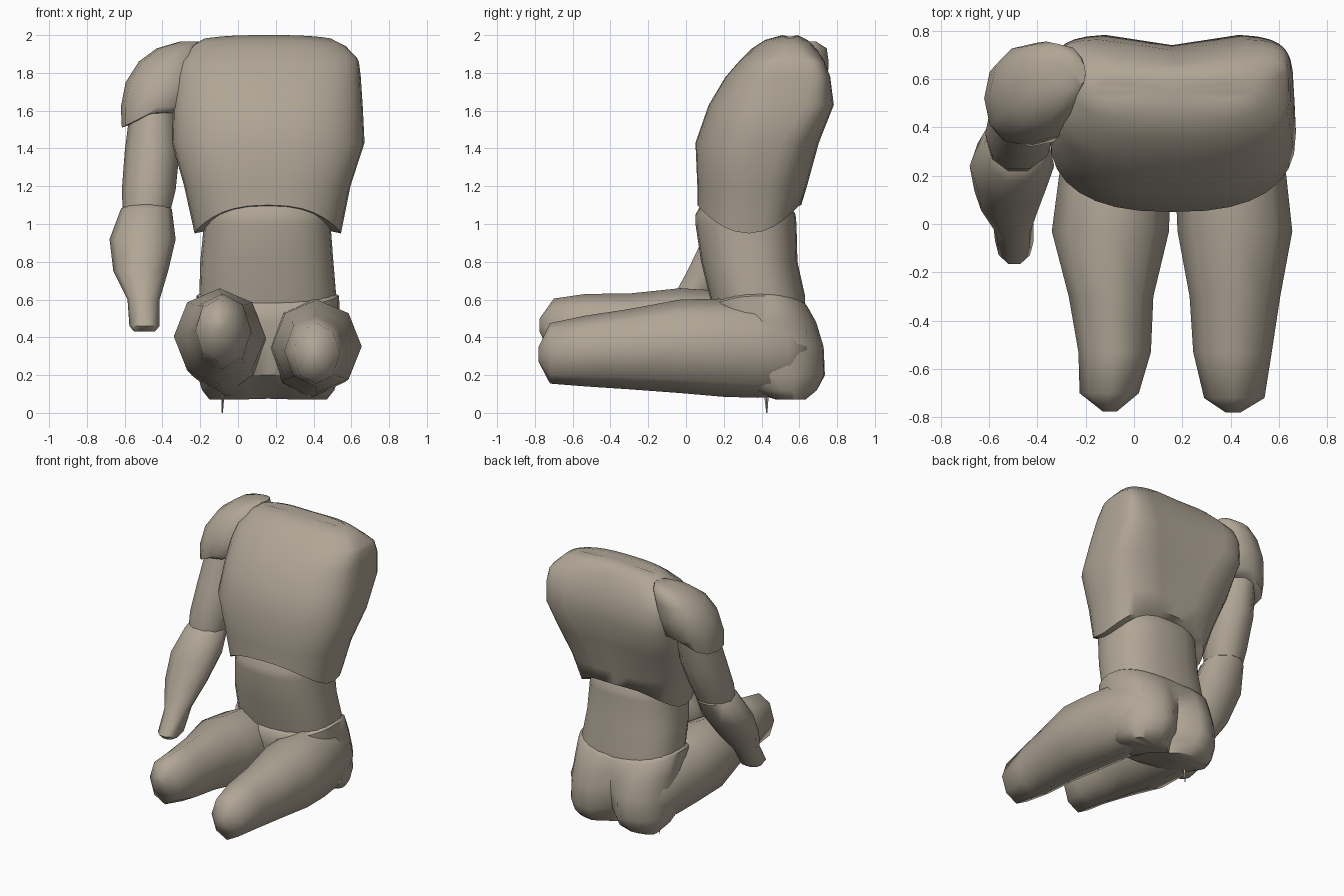
import bpy, bmesh, math
from mathutils import Vector

skin = bpy.data.materials.new("warm_stone")
skin.diffuse_color = (0.435, 0.38, 0.305, 1)


def loft(name, axis, rings, sides, power=2.0, back=None, tweak=None, angle=50):
    """Rings are (t, a0, a1, b0, b1): position on the axis and extents across it.
    back(i) gives the squareness of the far half of ring i."""
    bm = bmesh.new()
    loops = []
    for i, (t, a0, a1, b0, b1) in enumerate(rings):
        loop = []
        for k in range(sides):
            c, s = (f(2 * math.pi * k / sides) for f in (math.cos, math.sin))
            p = back(i) if back and s > 0 else power
            a = (a0 + a1) / 2 + (a1 - a0) / 2 * math.copysign(abs(c) ** (2 / p), c)
            b = (b0 + b1) / 2 + (b1 - b0) / 2 * math.copysign(abs(s) ** (2 / p), s)
            co = Vector((a, b, t) if axis == 'Z' else (a, t, b))
            if tweak:
                tweak(co, i)
            loop.append(bm.verts.new(co))
        loops.append(loop)
    for lo, hi in zip(loops, loops[1:]):
        for k in range(sides):
            n = (k + 1) % sides
            bm.faces.new((lo[k], lo[n], hi[n], hi[k]))
    # Fan caps from a centre point
    for loop in (loops[0], loops[-1]):
        mid = bm.verts.new(sum((v.co for v in loop), Vector()) / sides)
        for k in range(sides):
            bm.faces.new((loop[k], loop[(k + 1) % sides], mid))
    bmesh.ops.recalc_face_normals(bm, faces=bm.faces[:])
    me = bpy.data.meshes.new(name)
    bm.to_mesh(me)
    bm.free()
    me.materials.append(skin)
    ob = bpy.data.objects.new(name, me)
    bpy.context.collection.objects.link(ob)
    bpy.ops.object.select_all(action='DESELECT')
    ob.select_set(True)
    bpy.context.view_layer.objects.active = ob
    bpy.ops.object.shade_smooth_by_angle(angle=math.radians(angle))
    return ob


# Chest: arched lower hem and a shallow groove down the spine
def shape_chest(co, i):
    if i == 0:
        co.z += 0.15 * min(1, abs(co.y - 0.33) / 0.27) ** 2
    if i > 5:
        co.z -= 0.05 * min(1, abs(co.x - 0.16) / 0.47) ** 3
    if co.y > 0.5:
        groove = (0, 0.02, 0.04, 0.045, 0.045, 0.04, 0.03, 0.01, 0)[i]
        co.y -= groove * math.exp(-((co.x - 0.16) / 0.12) ** 2)


loft("chest", 'Z', [
    (0.95, -0.23, 0.545, 0.06, 0.61), (1.20, -0.285, 0.595, 0.06, 0.65),
    (1.43, -0.35, 0.67, 0.05, 0.71), (1.63, -0.345, 0.66, 0.12, 0.785),
    (1.78, -0.33, 0.65, 0.21, 0.765), (1.86, -0.31, 0.64, 0.28, 0.735),
    (1.93, -0.28, 0.63, 0.35, 0.695), (1.975, -0.24, 0.57, 0.42, 0.65),
    (2.00, -0.18, 0.49, 0.51, 0.59)], 32, 2.5,
    lambda i: (2.5, 2.7, 3.4, 5.5, 7, 7, 6, 4, 3)[i], shape_chest, 60)

# Waist
loft("waist", 'Z', [
    (0.50, -0.20, 0.52, 0.15, 0.63), (0.62, -0.205, 0.52, 0.125, 0.63),
    (0.80, -0.20, 0.505, 0.08, 0.59), (1.00, -0.18, 0.49, 0.05, 0.585),
    (1.05, -0.18, 0.49, 0.05, 0.58), (1.14, -0.17, 0.48, 0.10, 0.53)], 24, 2.4)


# Pelvis and buttocks in one piece, with a cleft at the back and a tilted rim
def shape_pelvis(co, i):
    if i >= 5:
        co.z -= 0.06 * max(0, abs(co.y - 0.38) / 0.27) ** 2
    cleft = math.exp(-((co.x - 0.16) / 0.075) ** 2)
    if co.y > 0.5:
        co.y -= (0.08, 0.13, 0.13, 0.10, 0.05, 0.01, 0)[i] * cleft
    if i < 2:
        co.z += 0.05 * cleft


loft("pelvis", 'Z', [
    (0.07, -0.15, 0.47, 0.47, 0.64), (0.12, -0.19, 0.51, 0.30, 0.71),
    (0.20, -0.215, 0.535, 0.16, 0.755), (0.35, -0.22, 0.54, 0.12, 0.745),
    (0.48, -0.22, 0.54, 0.11, 0.70), (0.62, -0.22, 0.535, 0.11, 0.65),
    (0.64, -0.19, 0.50, 0.15, 0.62)], 28, 2.5, None, shape_pelvis)

# Thighs: faceted limbs pointing forward, with rounded knees
loft("right_thigh", 'Y', [
    (-0.78, 0.38, 0.44, 0.27, 0.35), (-0.72, 0.29, 0.54, 0.155, 0.475),
    (-0.53, 0.245, 0.57, 0.14, 0.515), (-0.30, 0.23, 0.605, 0.125, 0.55),
    (-0.03, 0.18, 0.655, 0.105, 0.60), (0.20, 0.17, 0.63, 0.085, 0.605),
    (0.38, 0.17, 0.595, 0.08, 0.60), (0.55, 0.19, 0.55, 0.09, 0.56),
    (0.64, 0.27, 0.48, 0.20, 0.48)], 8, angle=75)
loft("left_thigh", 'Y', [
    (-0.775, -0.13, -0.07, 0.43, 0.50), (-0.70, -0.225, 0.02, 0.27, 0.605),
    (-0.53, -0.23, 0.07, 0.235, 0.63), (-0.30, -0.27, 0.08, 0.20, 0.632),
    (-0.03, -0.34, 0.145, 0.15, 0.66), (0.20, -0.31, 0.15, 0.12, 0.645),
    (0.38, -0.265, 0.15, 0.09, 0.61), (0.55, -0.225, 0.13, 0.09, 0.56),
    (0.64, -0.15, 0.05, 0.20, 0.48)], 8, angle=75)

# Small spur under the left hip
loft("hip_spur", 'Z', [(0.0, -0.086, -0.08, 0.425, 0.431),
                       (0.12, -0.09, -0.07, 0.41, 0.44)], 4)


# Shoulder cap, its lower edge dropping outward
def shape_shoulder(co, i):
    if i == 0:
        co.z += 0.08 * max(0, min(1, (co.x + 0.615) / 0.16))


loft("shoulder", 'Z', [
    (1.51, -0.615, -0.31, 0.33, 0.685), (1.62, -0.62, -0.23, 0.32, 0.72),
    (1.75, -0.595, -0.205, 0.345, 0.75), (1.86, -0.525, -0.20, 0.40, 0.755),
    (1.93, -0.43, -0.20, 0.48, 0.745), (1.965, -0.31, -0.20, 0.56, 0.69)],
    12, 2.3, None, shape_shoulder)

# Upper arm
loft("upper_arm", 'Z', [
    (1.06, -0.61, -0.36, 0.21, 0.47), (1.18, -0.615, -0.33, 0.22, 0.53),
    (1.38, -0.60, -0.31, 0.28, 0.62), (1.62, -0.57, -0.32, 0.36, 0.67)], 10)

# Forearm ending in a blunt wrist
loft("forearm", 'Z', [
    (0.43, -0.55, -0.44, -0.14, -0.02), (0.46, -0.575, -0.415, -0.17, 0.03),
    (0.60, -0.585, -0.415, -0.08, 0.12), (0.75, -0.66, -0.37, 0.0, 0.27),
    (0.92, -0.68, -0.33, 0.08, 0.40), (1.08, -0.62, -0.35, 0.17, 0.49),
    (1.11, -0.58, -0.39, 0.23, 0.46)], 10)
